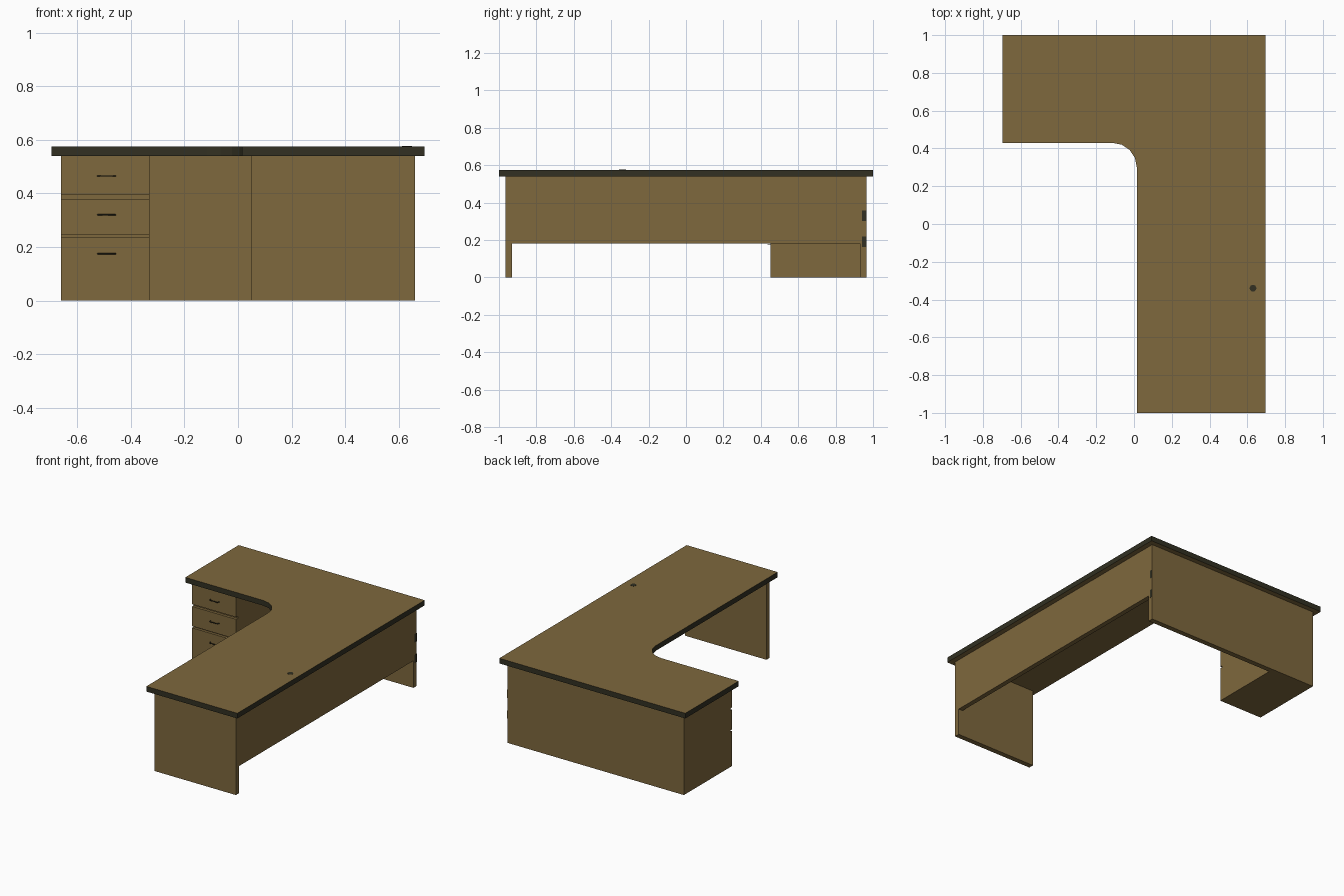
import bpy, bmesh
from math import sin, cos, pi

cube = bpy.data.objects.get("Cube")
if cube:
    bpy.data.objects.remove(cube, do_unlink=True)


def material(name, rgb):
    m = bpy.data.materials.new(name)
    m.use_nodes = True
    m.diffuse_color = (*rgb, 1)
    m.node_tree.nodes["Principled BSDF"].inputs["Base Color"].default_value = (*rgb, 1)
    return m


wood = material("brown wood", (0.21, 0.138, 0.047))
dark = material("dark edging", (0.032, 0.03, 0.016))


def finish(name, bm, mats):
    mesh = bpy.data.meshes.new(name)
    bmesh.ops.recalc_face_normals(bm, faces=bm.faces)
    bm.to_mesh(mesh)
    bm.free()
    for m in mats:
        mesh.materials.append(m)
    obj = bpy.data.objects.new(name, mesh)
    bpy.context.collection.objects.link(obj)
    return obj


def box(name, x, y, z, mat=wood):
    bm = bmesh.new()
    bmesh.ops.create_cube(bm, size=1)
    for v in bm.verts:
        for i, (lo, hi) in enumerate((x, y, z)):
            v.co[i] = lo if v.co[i] < 0 else hi
    return finish(name, bm, [mat])


# L-shaped worktop with a rounded inner corner and dark edging
TOP, UNDER = 0.575, 0.54
radius, steps = 0.13, 4
arc = [(-0.115 + radius * sin(pi / 2 * i / steps),
        0.3 + radius * cos(pi / 2 * i / steps)) for i in range(steps + 1)]
outline = [(-0.695, 1), (-0.695, 0.43)] + arc + [(0.015, -1), (0.695, -1), (0.695, 1)]
bm = bmesh.new()
base = bm.faces.new([bm.verts.new((x, y, UNDER)) for x, y in outline])
ext = bmesh.ops.extrude_face_region(bm, geom=[base], use_keep_orig=True)
for v in ext["geom"]:
    if isinstance(v, bmesh.types.BMVert):
        v.co.z = TOP
bm.normal_update()
for f in bm.faces:
    f.material_index = 0 if abs(f.normal.z) > 0.5 else 1
finish("worktop", bm, [wood, dark])

# Supporting panels
box("back_panel", (-0.66, 0.66), (0.93, 0.965), (0, UNDER))
box("side_panel", (0.628, 0.66), (-0.93, 0.93), (0.183, UNDER))
box("end_panel", (0.05, 0.66), (-0.965, -0.93), (0, UNDER))

# Drawer cabinet: body, three fronts and bow handles
box("cabinet_body", (-0.66, -0.33), (0.47, 0.93), (0, UNDER))
drawers = [(0, 0.235, 0.175), (0.247, 0.38, 0.32), (0.395, UNDER, 0.465)]
for n, (low, high, grip) in enumerate(drawers, 1):
    box(f"drawer_front_{n}", (-0.66, -0.33), (0.452, 0.47), (low, high))
    curve = bpy.data.curves.new(f"drawer_handle_{n}", "CURVE")
    curve.dimensions = "3D"
    curve.bevel_depth = 0.003
    curve.bevel_resolution = 1
    curve.use_fill_caps = True
    path = [(-0.033, 0.454), (-0.028, 0.438), (0.028, 0.438), (0.033, 0.454)]
    line = curve.splines.new("POLY")
    line.points.add(len(path) - 1)
    for p, (x, y) in zip(line.points, path):
        p.co = (x - 0.49, y, grip, 1)
    curve.materials.append(dark)
    bpy.context.collection.objects.link(bpy.data.objects.new(curve.name, curve))

# Cable grommet through the worktop
bm = bmesh.new()
bmesh.ops.create_cone(bm, cap_ends=True, segments=16, radius1=0.018, radius2=0.018,
                      depth=TOP - UNDER + 0.003)
bmesh.ops.translate(bm, verts=bm.verts, vec=(0.63, -0.34, (TOP + UNDER) / 2))
finish("cable_grommet", bm, [dark])

# Small dark fittings on the end of the back panel
for name, z in (("upper_fitting", 0.33), ("lower_fitting", 0.19)):
    box(name, (0.658, 0.661), (0.942, 0.964), (z - 0.028, z + 0.028), dark)
